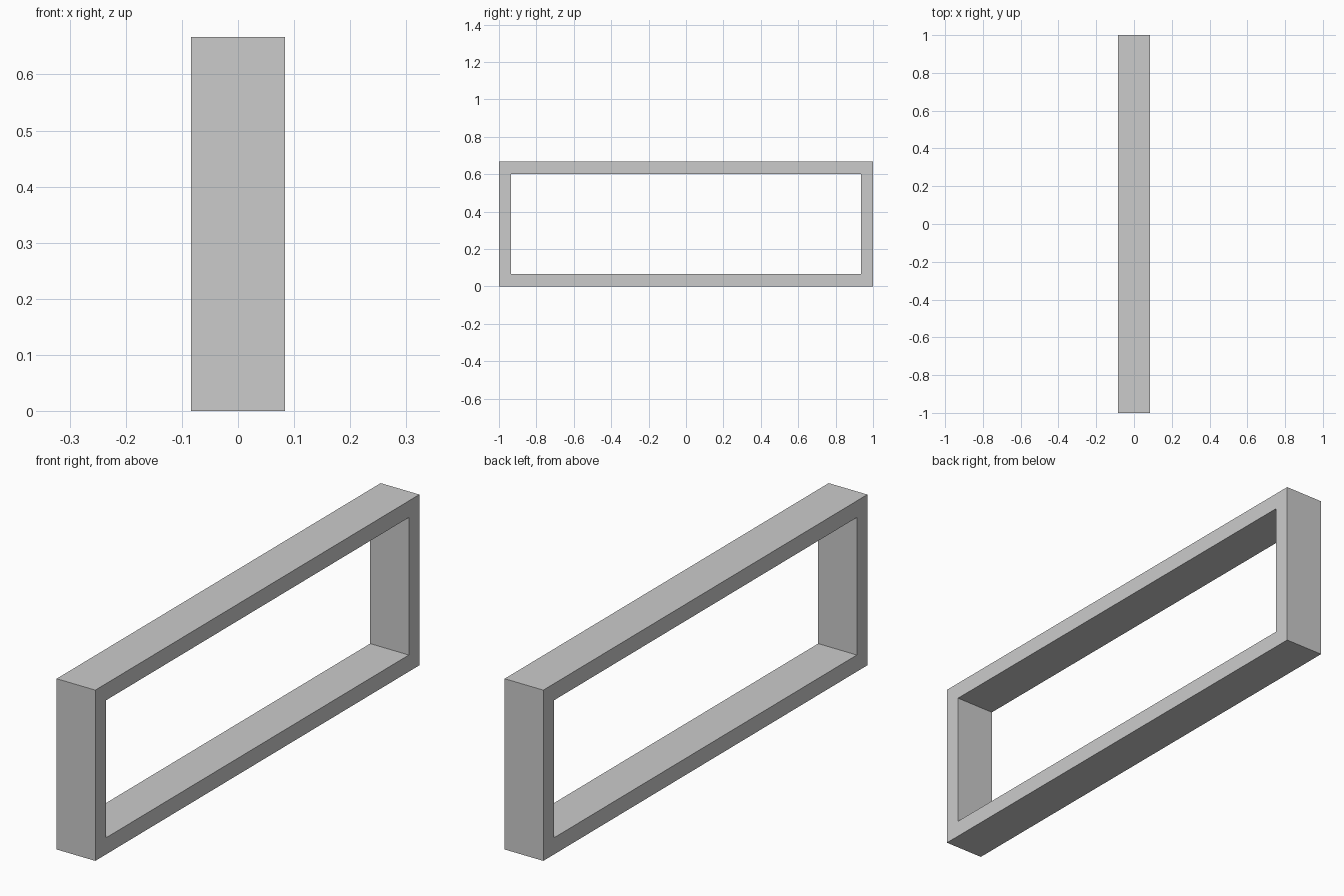
import bpy, bmesh

if "Cube" in bpy.data.objects:
    bpy.data.objects.remove(bpy.data.objects["Cube"])

WIDTH, LENGTH, HEIGHT, WALL = 0.167, 2.0, 0.667, 0.065


def rectangle(bm, x, inset):
    """Rectangular loop in the YZ plane, inset from the outer outline."""
    y = LENGTH / 2 - inset
    return [bm.verts.new((x, sy * y, z)) for sy, z in
            ((-1, inset), (1, inset), (1, HEIGHT - inset), (-1, HEIGHT - inset))]


# Open rectangular frame: four loops joined into a closed ring
bm = bmesh.new()
loops = [rectangle(bm, x, inset) for x, inset in
         ((-WIDTH / 2, 0), (WIDTH / 2, 0), (WIDTH / 2, WALL), (-WIDTH / 2, WALL))]
for i in range(4):
    a, b = loops[i], loops[(i + 1) % 4]
    for j in range(4):
        k = (j + 1) % 4
        bm.faces.new((a[j], a[k], b[k], b[j]))
bmesh.ops.recalc_face_normals(bm, faces=bm.faces)

mesh = bpy.data.meshes.new("rectangular_frame")
bm.to_mesh(mesh)
bm.free()
frame = bpy.data.objects.new("rectangular_frame", mesh)
bpy.context.collection.objects.link(frame)
